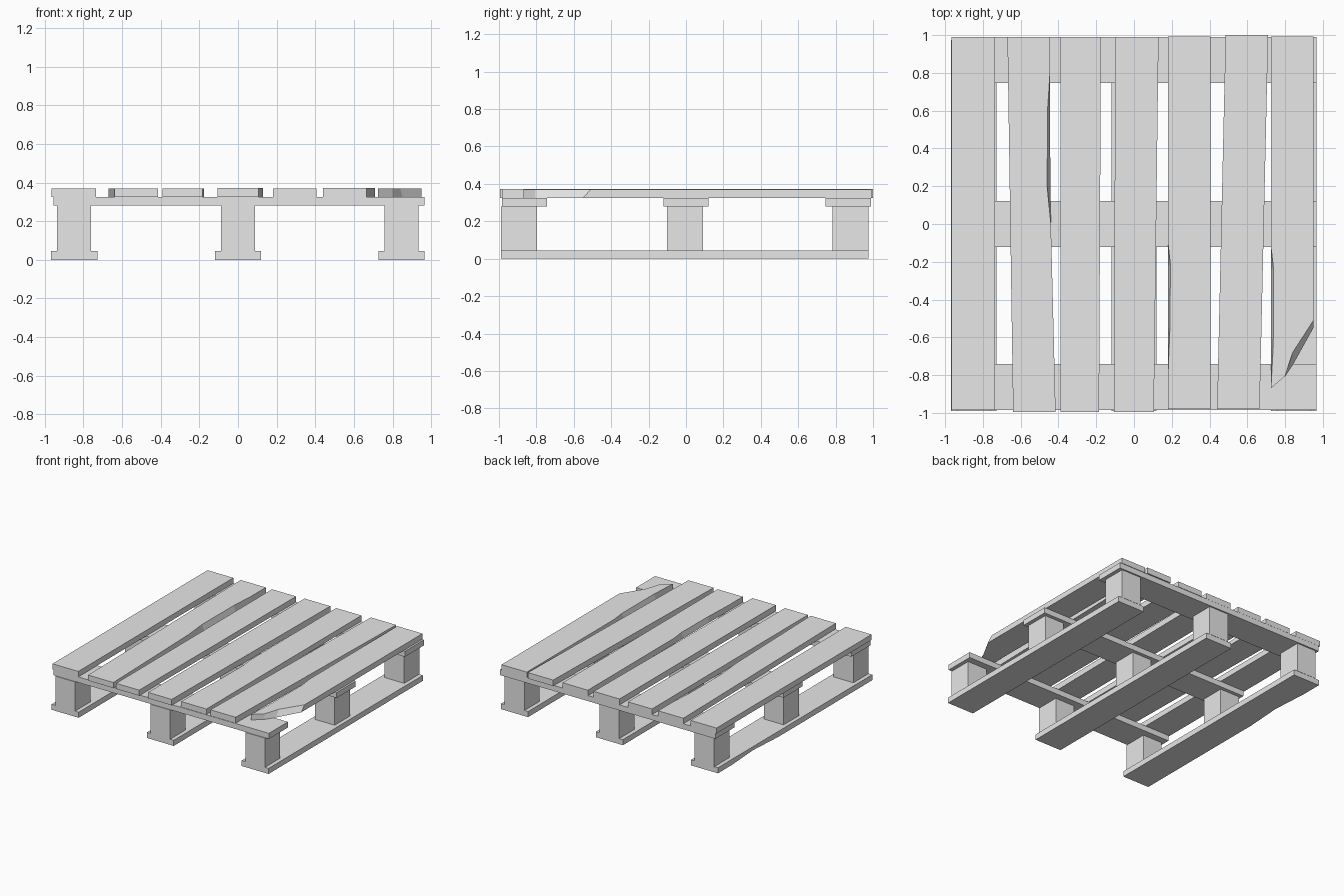
import bpy
import bmesh

cube = bpy.data.objects.get("Cube")
if cube:
    bpy.data.objects.remove(cube)

# One plain material for all the timber
wood = bpy.data.materials.new("grey_wood")
wood.use_nodes = True
wood.diffuse_color = (0.8, 0.8, 0.8, 1)
wood.node_tree.nodes["Principled BSDF"].inputs["Base Color"].default_value = (0.8, 0.8, 0.8, 1)


def plank(name, outline, z0, z1, top_cuts=None, bottom_cuts=None):
    """Extrude an outline; cuts shift single corners to make chipped edges."""
    bm = bmesh.new()

    def ring(z, cuts):
        verts = []
        for i, (x, y) in enumerate(outline):
            dx, dy = (cuts or {}).get(i, (0, 0))
            verts.append(bm.verts.new((x + dx, y + dy, z)))
        return verts

    low, high = ring(z0, bottom_cuts), ring(z1, top_cuts)
    bm.faces.new(low)
    bm.faces.new(high)
    n = len(outline)
    for i in range(n):
        j = (i + 1) % n
        bm.faces.new((low[i], low[j], high[j], high[i]))
    bmesh.ops.recalc_face_normals(bm, faces=bm.faces[:])
    mesh = bpy.data.meshes.new(name)
    bm.to_mesh(mesh)
    bm.free()
    mesh.materials.append(wood)
    obj = bpy.data.objects.new(name, mesh)
    bpy.context.collection.objects.link(obj)
    return obj


def rect(x0, x1, y0, y1):
    return [(x0, y0), (x1, y0), (x1, y1), (x0, y1)]


FLOOR, BLOCK, CROSS, DECK = 0.045, 0.28, 0.325, 0.37
columns = {"right": -0.848, "middle": 0.0, "left": 0.846}
rows = {"front": -0.893, "centre": -0.005, "back": 0.88}

# Bottom runners; the right one has a chipped lower outer edge
for side, x in columns.items():
    outline = rect(x - 0.12, x + 0.12, -0.99, 0.975)
    chips = None
    if side == "right":
        outline += [(x - 0.12, 0.8), (x - 0.12, 0.5), (x - 0.12, 0.2)]
        chips = {5: (0.02, 0)}
    plank(f"{side}_runner", outline, 0, FLOOR, bottom_cuts=chips)

# Nine spacer blocks
for side, x in columns.items():
    for row, y in rows.items():
        plank(f"{row}_{side}_block", rect(x - 0.088, x + 0.088, y - 0.097, y + 0.097), FLOOR, BLOCK)

# Cross boards over the blocks
for row, y in {"front": -0.863, "centre": 0.0, "back": 0.868}.items():
    plank(f"{row}_cross_board", rect(-0.955, 0.965, y - 0.121, y + 0.121), BLOCK, CROSS)

# Deck boards, slightly crooked
plank("deck_board_1", rect(-0.965, -0.735, -0.985, 0.99), CROSS, DECK)
plank("deck_board_2",
      [(-0.64, -0.995), (-0.415, -0.995), (-0.44, 0.0), (-0.443, 0.2),
       (-0.444, 0.6), (-0.445, 0.8), (-0.445, 0.99), (-0.67, 0.99)],
      CROSS, DECK, top_cuts={3: (-0.017, 0), 4: (-0.014, 0)})
plank("deck_board_3", [(-0.39, -0.995), (-0.185, -0.995), (-0.175, 0.99), (-0.39, 0.99)], CROSS, DECK)
plank("deck_board_4", [(-0.105, -0.995), (0.105, -0.995), (0.13, 0.99), (-0.1, 0.99)], CROSS, DECK + 0.003)
plank("deck_board_5",
      [(0.18, -0.98), (0.405, -0.98), (0.405, 0.993), (0.18, 0.993),
       (0.18, -0.1), (0.18, -0.22), (0.18, -0.55), (0.18, -0.8)],
      CROSS, DECK, top_cuts={5: (0.013, 0), 6: (0.01, 0)})
plank("deck_board_6", [(0.44, -0.98), (0.665, -0.98), (0.71, 1.0), (0.485, 1.0)], CROSS, DECK + 0.003)

# Last board is snapped off at the front, leaving a slanted break
plank("deck_board_7_broken",
      [(0.725, -0.87), (0.8, -0.805), (0.85, -0.73), (0.95, -0.55), (0.95, 0.993),
       (0.725, 0.993), (0.725, -0.12), (0.725, -0.24), (0.725, -0.65)],
      CROSS, DECK,
      top_cuts={2: (-0.01, 0.05), 3: (0, 0.04), 7: (0.014, 0), 8: (0.012, 0)})
